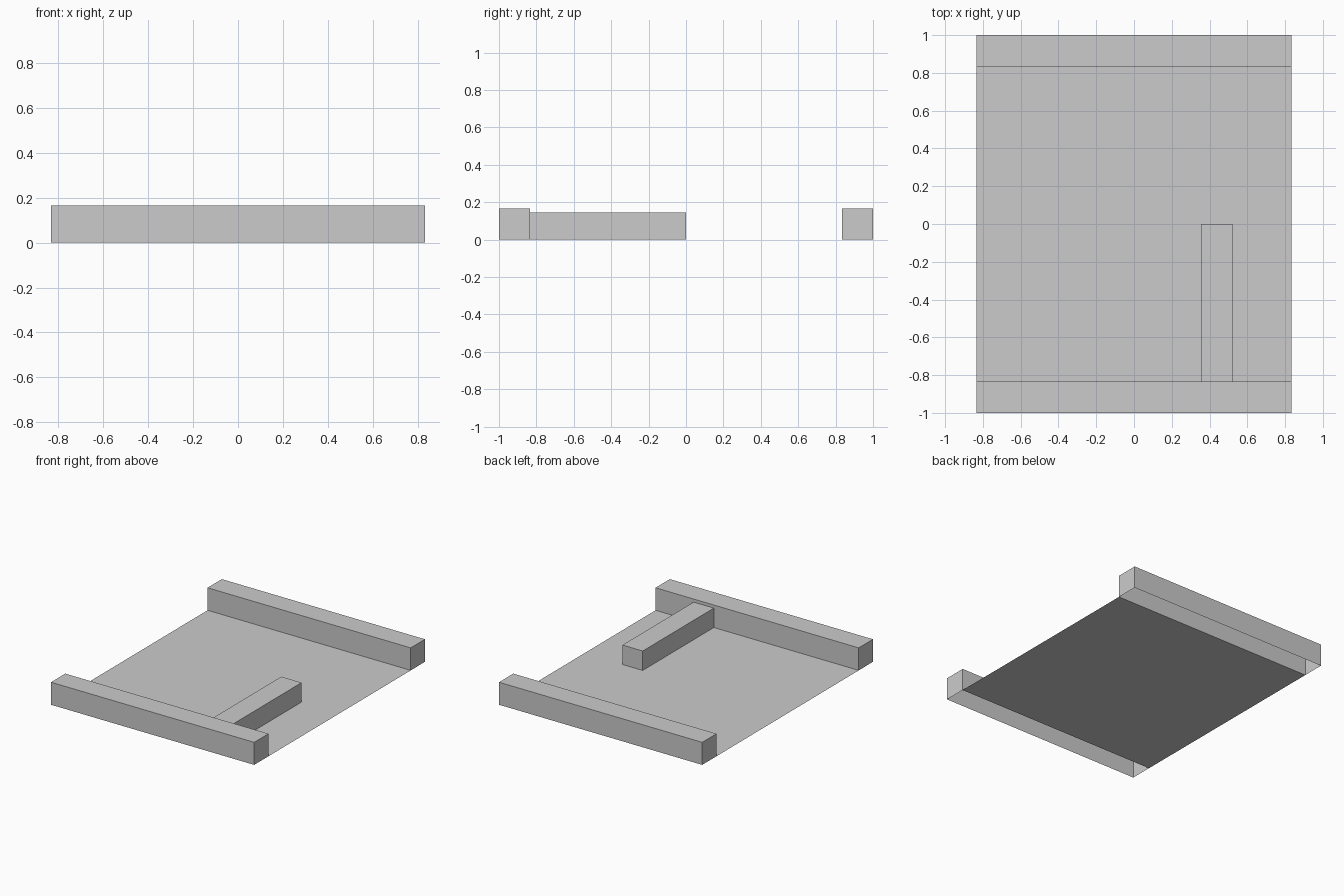
import bpy, bmesh
from mathutils import Vector

if "Cube" in bpy.data.objects:
    bpy.data.objects.remove(bpy.data.objects["Cube"])

W = 0.833   # half width, and half length between the rails
H = 0.167   # rail height


def open_box(name, lo, hi, skip):
    """Box from corner lo to corner hi, without faces whose normals are in skip."""
    lo, hi = Vector(lo), Vector(hi)
    bm = bmesh.new()
    bmesh.ops.create_cube(bm, size=1)
    bm.normal_update()
    hidden = [f for f in bm.faces if any(f.normal.dot(Vector(n)) > 0.9 for n in skip)]
    bmesh.ops.delete(bm, geom=hidden, context='FACES')
    bmesh.ops.scale(bm, vec=hi - lo, verts=bm.verts)
    bmesh.ops.translate(bm, vec=(lo + hi) / 2, verts=bm.verts)
    mesh = bpy.data.meshes.new(name)
    bm.to_mesh(mesh)
    bm.free()
    obj = bpy.data.objects.new(name, mesh)
    bpy.context.collection.objects.link(obj)
    return obj


DOWN, FRONT = (0, 0, -1), (0, -1, 0)

# Floor sheet between the rails
bpy.ops.mesh.primitive_plane_add(size=2 * W)
bpy.context.object.name = "floor"

# End rails, open underneath
open_box("front_rail", (-W, -1, 0), (W, -W, H), [DOWN])
open_box("back_rail", (-W, W, 0), (W, 1, H), [DOWN])

# Divider bar butting against the front rail
open_box("divider_bar", (0.355, -W, 0), (0.521, 0, 0.144), [DOWN, FRONT])
